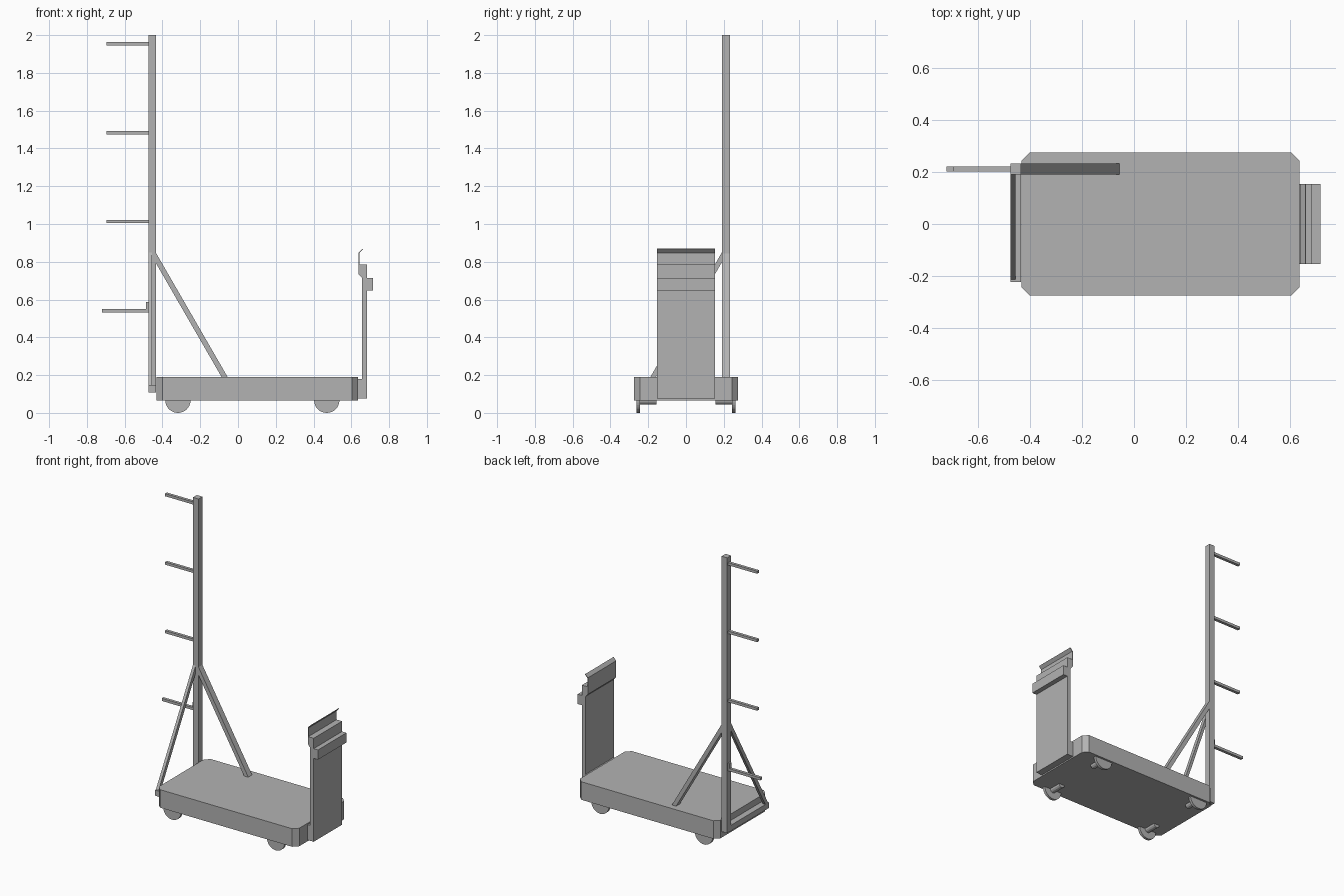
import bpy, bmesh, math
from mathutils import Matrix

cube = bpy.data.objects.get("Cube")
if cube:
    bpy.data.objects.remove(cube)

GREY = (0.45, 0.45, 0.45, 1)
metal = bpy.data.materials.new("grey metal")
metal.use_nodes = True
metal.diffuse_color = GREY
metal.node_tree.nodes["Principled BSDF"].inputs["Base Color"].default_value = GREY


def finish(name, bm):
    bmesh.ops.recalc_face_normals(bm, faces=bm.faces)
    mesh = bpy.data.meshes.new(name)
    bm.to_mesh(mesh)
    bm.free()
    mesh.materials.append(metal)
    obj = bpy.data.objects.new(name, mesh)
    bpy.context.collection.objects.link(obj)
    return obj


def extrude(name, points, axis, low, high):
    """Extrude a flat profile along one axis; points hold the other two axes in order."""
    def place(p, d):
        co = list(p)
        co.insert("xyz".index(axis), d)
        return co
    bm = bmesh.new()
    face = bm.faces.new([bm.verts.new(place(p, low)) for p in points])
    side = bmesh.ops.extrude_face_region(bm, geom=[face])
    for v in side["geom"]:
        if isinstance(v, bmesh.types.BMVert):
            v.co["xyz".index(axis)] = high
    return finish(name, bm)


def box(name, x, y, z):
    corners = [(x[0], y[0]), (x[1], y[0]), (x[1], y[1]), (x[0], y[1])]
    return extrude(name, corners, "z", *z)


def cylinder(name, x, y, z, radius, depth, sides):
    bm = bmesh.new()
    bmesh.ops.create_cone(bm, cap_ends=True, segments=sides, radius1=radius, radius2=radius,
                          depth=depth, matrix=Matrix.Translation((x, y, z)) @ Matrix.Rotation(math.pi / 2, 4, "X"))
    return finish(name, bm)


# Deck with clipped corners
L, R, W, C = -0.432, 0.636, 0.275, 0.032
extrude("deck", [(L + C, -W), (R - C, -W), (R, C - W), (R, W - C),
                 (R - C, W), (L + C, W), (L, W - C), (L, C - W)], "z", 0.066, 0.19)

# Wheels half sunk in the deck, on short axles
for end, x in (("rear", -0.318), ("front", 0.47)):
    for side, s in (("left", 1), ("right", -1)):
        cylinder(f"{end}_{side}_wheel", x, s * 0.252, 0.067, 0.067, 0.018, 32)
        cylinder(f"{end}_{side}_axle", x, s * 0.2, 0.066, 0.022, 0.09, 12)

# Mast and base rail
MAST_X, MAST_Y = (-0.475, -0.433), (0.19, 0.232)
box("mast", MAST_X, MAST_Y, (0.108, 2.0))
box("base_rail", MAST_X, (-0.222, MAST_Y[0]), (0.108, 0.147))

# Diagonal braces
extrude("deck_brace", [(-0.433, 0.845), (-0.055, 0.19), (-0.087, 0.19), (-0.433, 0.79)],
        "y", *MAST_Y)
extrude("rail_brace", [(0.19, 0.85), (-0.213, 0.147), (-0.183, 0.147), (0.19, 0.798)],
        "x", -0.475, -0.455)

# Pegs on the mast
PEG_Y = (0.201, 0.221)
for i, z in enumerate((1.004, 1.475, 1.945)):
    box(f"peg_{i + 1}", (-0.695, -0.475), PEG_Y, (z, z + 0.018))
box("lower_peg", (-0.72, -0.475), PEG_Y, (0.532, 0.55))
box("lower_peg_tab", (-0.487, -0.475), PEG_Y, (0.55, 0.586))

# Control console
extrude("console", [(0.636, 0.075), (0.683, 0.075), (0.683, 0.648), (0.716, 0.648),
                    (0.716, 0.715), (0.683, 0.715), (0.683, 0.786), (0.638, 0.786),
                    (0.638, 0.735), (0.656, 0.715), (0.656, 0.18), (0.636, 0.18)],
        "y", -0.154, 0.154)

# Thin bent screen on the console
extrude("console_screen", [(0.638, 0.786), (0.642, 0.786), (0.642, 0.846), (0.661, 0.866),
                           (0.658, 0.869), (0.638, 0.848)], "y", -0.154, 0.154)
